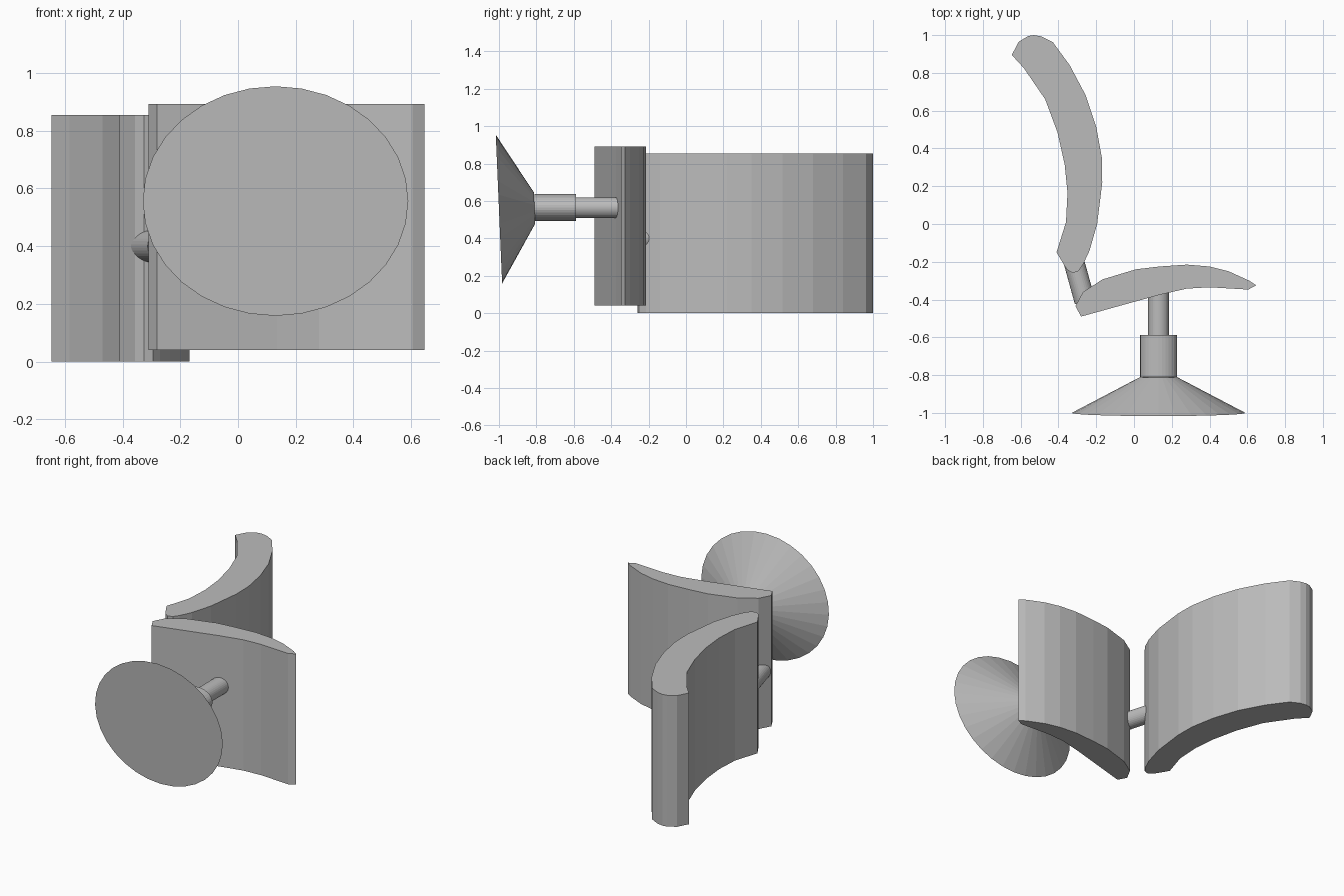
import bpy
import bmesh
from mathutils import Vector, Matrix

cube = bpy.data.objects.get("Cube")
if cube:
    bpy.data.objects.remove(cube, do_unlink=True)

grey = bpy.data.materials.new("plain_grey")
grey.use_nodes = True
COLOUR = (0.5, 0.5, 0.5, 1)
grey.diffuse_color = COLOUR
grey.node_tree.nodes["Principled BSDF"].inputs["Base Color"].default_value = COLOUR


def finish(name, bm):
    bmesh.ops.recalc_face_normals(bm, faces=bm.faces)
    mesh = bpy.data.meshes.new(name)
    bm.to_mesh(mesh)
    bm.free()
    mesh.materials.append(grey)
    obj = bpy.data.objects.new(name, mesh)
    bpy.context.collection.objects.link(obj)
    return obj


def panel(name, outline, bottom, top):
    """Extrude a plan outline upwards."""
    bm = bmesh.new()
    face = bm.faces.new([bm.verts.new((x, y, bottom)) for x, y in outline])
    result = bmesh.ops.extrude_face_region(bm, geom=[face], use_keep_orig=True)
    moved = [v for v in result["geom"] if isinstance(v, bmesh.types.BMVert)]
    bmesh.ops.translate(bm, verts=moved, vec=(0, 0, top - bottom))
    return finish(name, bm)


def rod(name, start, end, r_start, r_end, height_scale=1.0):
    """Closed cylinder or cone between two points, optionally squashed in z."""
    start, end = Vector(start), Vector(end)
    axis = end - start
    bm = bmesh.new()
    bmesh.ops.create_cone(bm, cap_ends=True, segments=32, radius1=r_start,
                          radius2=r_end, depth=axis.length)
    turn = Vector((0, 0, 1)).rotation_difference(axis).to_matrix().to_4x4()
    squash = Matrix.Diagonal((1, 1, height_scale, 1))
    place = Matrix.Translation((start + end) / 2)
    bmesh.ops.transform(bm, verts=bm.verts, matrix=place @ squash @ turn)
    return finish(name, bm)


# Curved front panel
panel("front_panel", [
    (-.28, -.49), (-.31, -.435), (-.27, -.36), (-.166, -.293), (.01, -.24),
    (.135, -.225), (.28, -.215), (.4, -.225), (.5, -.25), (.61, -.3),
    (.647, -.325), (.605, -.347), (.4, -.335), (.28, -.342), (.135, -.375),
], 0.04, 0.892)

# Curved back panel
panel("back_panel", [
    (-.41, -.15), (-.36, .01), (-.352, .165), (-.367, .315), (-.405, .485),
    (-.47, .66), (-.583, .825), (-.647, .895), (-.61, .965), (-.56, .995),
    (-.53, 1), (-.49, .993), (-.43, .963), (-.34, .84), (-.255, .68),
    (-.2, .515), (-.17, .35), (-.168, .22), (-.195, 0), (-.235, -.14),
    (-.27, -.215), (-.295, -.25), (-.325, -.26), (-.356, -.24),
], 0, 0.855)

# Hinge rod joining the panels
rod("hinge_rod", (-.26, -.41, .4), (-.34, -.12, .4), .055, .055)

# Flared disc, collar and rod on the front
CX = 0.13
rod("flared_disc", (CX, -1, .556), (CX, -.81, .563), .46, .097, .865)
rod("collar", (CX, -.81, .565), (CX, -.587, .565), .097, .097, .74)
rod("support_rod", (CX, -.6, .565), (CX, -.33, .565), .055, .055)
